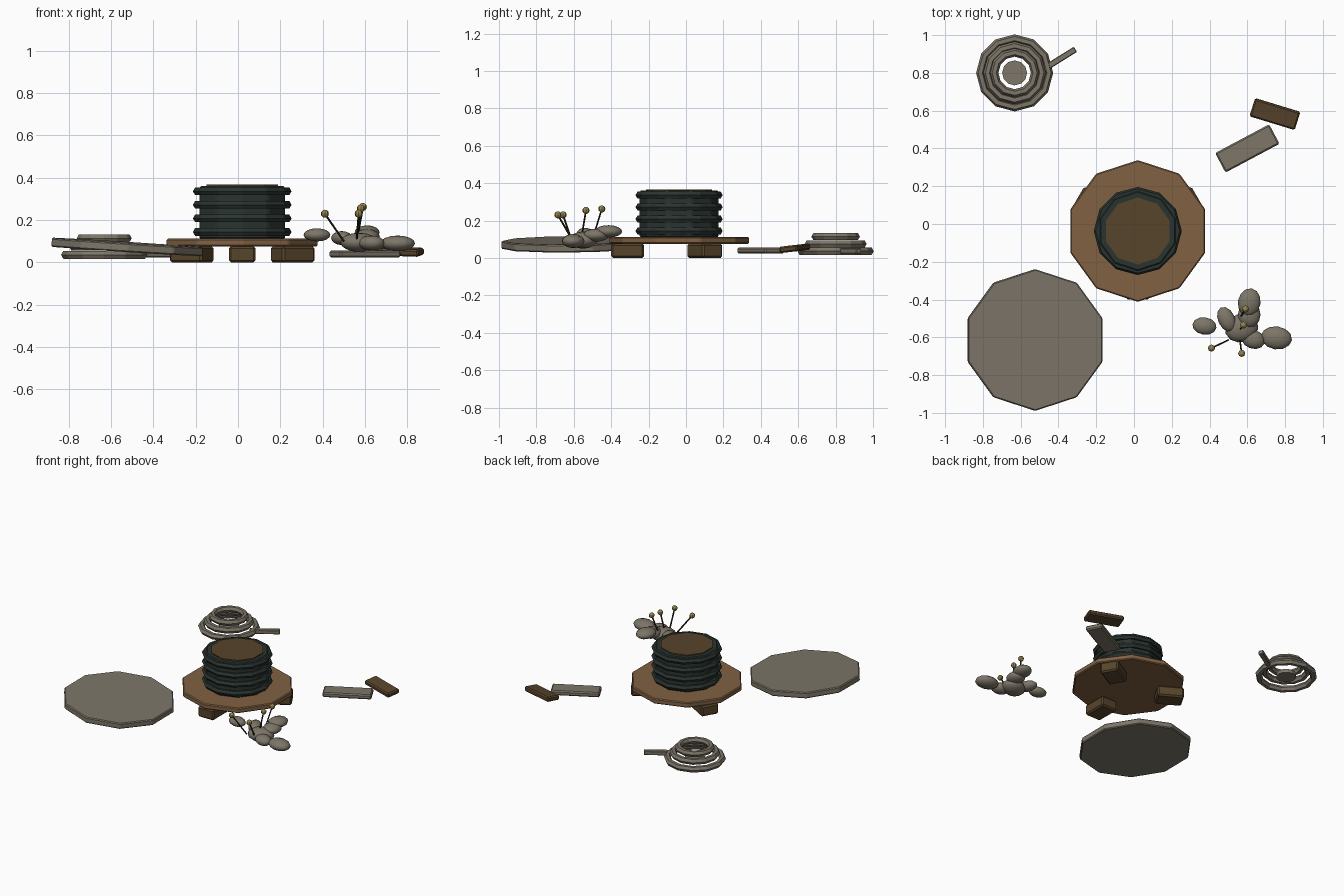
import bpy, bmesh, math
from math import sin, cos, pi, radians
from mathutils import Matrix, Vector, Euler

cube = bpy.data.objects.get("Cube")
if cube:
    bpy.data.objects.remove(cube, do_unlink=True)


def material(name, r, g, b):
    col = [(c / 255) ** 2.2 for c in (r, g, b)] + [1]
    m = bpy.data.materials.new(name)
    m.use_nodes = True
    m.diffuse_color = col
    node = m.node_tree.nodes["Principled BSDF"]
    node.inputs["Base Color"].default_value = col
    node.inputs["Roughness"].default_value = 0.9
    return m


STONE = material("warm grey stone", 124, 117, 104)
WOOD = material("mid brown wood", 127, 97, 68)
DARK = material("dark brown wood", 88, 70, 47)
GREEN = material("dark green", 46, 55, 51)
GOLD = material("dull gold", 152, 136, 80)
STEM = material("stem black brown", 48, 44, 37)


def finish(bm, name, mat, loc=(0, 0, 0), rot=(0, 0, 0), bevel=0.0, smooth=False):
    bmesh.ops.recalc_face_normals(bm, faces=bm.faces)
    me = bpy.data.meshes.new(name)
    bm.to_mesh(me)
    bm.free()
    me.materials.append(mat)
    for p in me.polygons:
        p.use_smooth = smooth
    ob = bpy.data.objects.new(name, me)
    bpy.context.collection.objects.link(ob)
    ob.location = loc
    ob.rotation_euler = [radians(a) for a in rot]
    if bevel:
        mod = ob.modifiers.new("soft edge", "BEVEL")
        mod.width = bevel
        mod.segments = 1
        mod.limit_method = "ANGLE"
    return ob


def disc(name, mat, radius, thick, loc, sides=10, rot=(0, 0, 0), bevel=0.0):
    """Prism centred on loc with one corner towards +y."""
    bm = bmesh.new()
    bmesh.ops.create_cone(bm, cap_ends=True, segments=sides, radius1=radius,
                          radius2=radius, depth=thick,
                          matrix=Matrix.Rotation(pi / 2, 4, "Z"))
    top = max(bm.verts, key=lambda v: v.co.y).co
    turn = pi / 2 - math.atan2(top.y, top.x)
    bmesh.ops.rotate(bm, verts=bm.verts, matrix=Matrix.Rotation(turn, 3, "Z"))
    return finish(bm, name, mat, loc, rot, bevel)


def ring(name, mat, major, minor, loc, sides=12, section=6):
    bm = bmesh.new()
    loops = []
    for i in range(sides):
        a = pi / 2 + 2 * pi * i / sides
        loop = []
        for j in range(section):
            b = 2 * pi * j / section
            r = major + minor * cos(b)
            loop.append(bm.verts.new((r * cos(a), r * sin(a), minor * sin(b))))
        loops.append(loop)
    for i in range(sides):
        p, q = loops[i], loops[(i + 1) % sides]
        for j in range(section):
            k = (j + 1) % section
            bm.faces.new((p[j], q[j], q[k], p[k]))
    return finish(bm, name, mat, loc)


def box(name, mat, size, loc, rot=(0, 0, 0), bevel=0.008):
    bm = bmesh.new()
    bmesh.ops.create_cube(bm, size=1)
    bmesh.ops.scale(bm, vec=size, verts=bm.verts)
    return finish(bm, name, mat, loc, rot, bevel)


def ball(name, mat, size, loc, rot=(0, 0, 0), seg=12, rings=8, smooth=True):
    bm = bmesh.new()
    bmesh.ops.create_uvsphere(bm, u_segments=seg, v_segments=rings, radius=1)
    bmesh.ops.scale(bm, vec=size, verts=bm.verts)
    return finish(bm, name, mat, loc, rot, smooth=smooth)


def rod(name, mat, radius, start, end):
    a, b = Vector(start), Vector(end)
    d = b - a
    bm = bmesh.new()
    bmesh.ops.create_cone(bm, cap_ends=True, segments=6, radius1=radius,
                          radius2=radius, depth=d.length)
    ob = finish(bm, name, mat, (a + b) / 2)
    ob.rotation_euler = d.to_track_quat("Z", "Y").to_euler()


# Round base board on three blocks
CX, CY = 0.02, -0.037
disc("base_board", WOOD, 0.375, 0.037, (CX, CY, 0.094), bevel=0.006)
for i, ang in enumerate((-90, 30, 150)):
    a = radians(ang)
    box(f"base_foot_{i + 1}", DARK, (0.176, 0.125, 0.076),
        (CX + 0.275 * cos(a), CY + 0.275 * sin(a), 0.038), (0, 0, ang), 0.01)

# Ribbed drum with a wooden cap
disc("drum_body", GREEN, 0.213, 0.25, (CX, CY, 0.235), bevel=0.008)
for i in range(4):
    ring(f"drum_rib_{i + 1}", GREEN, 0.212, 0.021, (CX, CY, 0.144 + 0.064 * i))
disc("drum_cap", DARK, 0.177, 0.02, (CX, CY, 0.357))

# Tilted stone lid
disc("stone_lid", STONE, 0.375, 0.042, (-0.524, -0.614, 0.073), rot=(0.5, 3.6, 0), bevel=0.006)

# Stepped burner with a handle
BX, BY = -0.632, 0.8
for i, major in enumerate((0.182, 0.144, 0.108)):
    ring(f"burner_ring_{i + 1}", STONE, major, 0.022, (BX, BY, 0.036 + 0.039 * i))
disc("burner_centre", STONE, 0.066, 0.025, (BX, BY, 0.035), sides=12)
box("burner_handle", STONE, (0.2, 0.032, 0.03), (-0.395, 0.872, 0.038), (0, 0, 32), 0.004)

# Loose slabs
box("stone_slab", STONE, (0.324, 0.117, 0.034), (0.6, 0.4, 0.04), (0, 0, 28))
box("wood_slab", DARK, (0.25, 0.1, 0.034), (0.746, 0.582, 0.052), (6, 2, -17))

# Pebble cluster: size, position, turn
pebbles = (
    ((0.064, 0.046, 0.031), (0.373, -0.54, 0.13), -8),
    ((0.083, 0.061, 0.037), (0.754, -0.603, 0.09), -8),
    ((0.06, 0.075, 0.033), (0.61, -0.415, 0.142), -10),
    ((0.045, 0.07, 0.033), (0.49, -0.505, 0.115), 25),
    ((0.09, 0.075, 0.045), (0.57, -0.55, 0.095), 20),
    ((0.065, 0.05, 0.035), (0.63, -0.61, 0.092), -20),
    ((0.06, 0.07, 0.035), (0.61, -0.48, 0.122), 0),
)
for i, (size, loc, turn) in enumerate(pebbles):
    ball(f"pebble_{i + 1}", STONE, size, loc, (0, 0, turn))

# Stems with gold tips
stems = (
    ((0.5, -0.614, 0.1), (0.41, -0.657, 0.23)),
    ((0.56, -0.61, 0.1), (0.57, -0.685, 0.23)),
    ((0.56, -0.5, 0.1), (0.59, -0.45, 0.262)),
    ((0.56, -0.56, 0.1), (0.58, -0.535, 0.254)),
)
for i, (foot, tip) in enumerate(stems):
    rod(f"stem_{i + 1}", STEM, 0.005, foot, tip)
    ball(f"stem_tip_{i + 1}", GOLD, (0.019,) * 3, tip, seg=8, rings=6, smooth=False)
